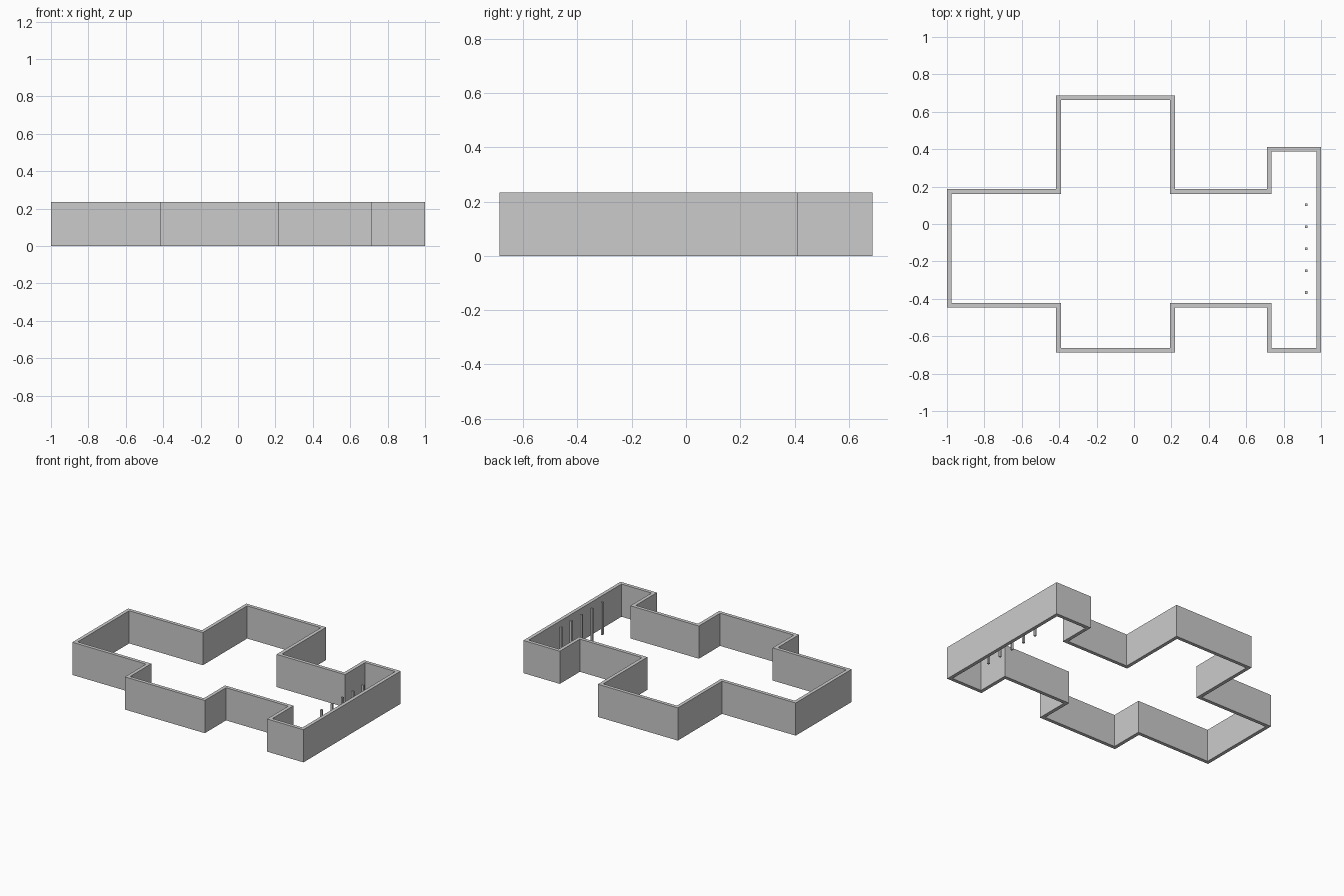
import bpy
import bmesh
from mathutils import Vector

if "Cube" in bpy.data.objects:
    bpy.data.objects.remove(bpy.data.objects["Cube"])

HEIGHT = 0.234
THICK = 0.025

# Outer floor plan, counter-clockwise
PLAN = [(-1, -.447), (-.416, -.447), (-.416, -.687), (.218, -.687), (.218, -.447),
        (.711, -.447), (.711, -.687), (1, -.687), (1, .413), (.711, .413),
        (.711, .186), (.218, .186), (.218, .687), (-.416, .687), (-.416, .186), (-1, .186)]


def inset(points, d):
    """Offset a right-angled outline inwards."""
    pts = [Vector(p) for p in points]
    result = []
    for i, p in enumerate(pts):
        a = (p - pts[i - 1]).normalized()
        b = (pts[(i + 1) % len(pts)] - p).normalized()
        result.append(p + d * (Vector((-a.y, a.x)) + Vector((-b.y, b.x))))
    return result


def finish(name, bm):
    bmesh.ops.recalc_face_normals(bm, faces=bm.faces)
    mesh = bpy.data.meshes.new(name)
    bm.to_mesh(mesh)
    bm.free()
    obj = bpy.data.objects.new(name, mesh)
    bpy.context.collection.objects.link(obj)


# Perimeter wall: closed ring with mitred corners
bm = bmesh.new()
inner = inset(PLAN, THICK)
loops = [[bm.verts.new((p[0], p[1], z)) for p in outline]
         for outline, z in ((PLAN, 0), (PLAN, HEIGHT), (inner, HEIGHT), (inner, 0))]
n = len(PLAN)
for k in range(4):
    lo, hi = loops[k], loops[(k + 1) % 4]
    for i in range(n):
        j = (i + 1) % n
        bm.faces.new((lo[i], lo[j], hi[j], hi[i]))
finish("perimeter_wall", bm)

# Row of slim square posts
for i in range(5):
    bm = bmesh.new()
    bmesh.ops.create_cube(bm, size=1)
    bmesh.ops.scale(bm, vec=(.014, .014, HEIGHT), verts=bm.verts)
    bmesh.ops.translate(bm, vec=(.92, .102 - .117 * i, HEIGHT / 2), verts=bm.verts)
    finish(f"post_{i + 1}", bm)
